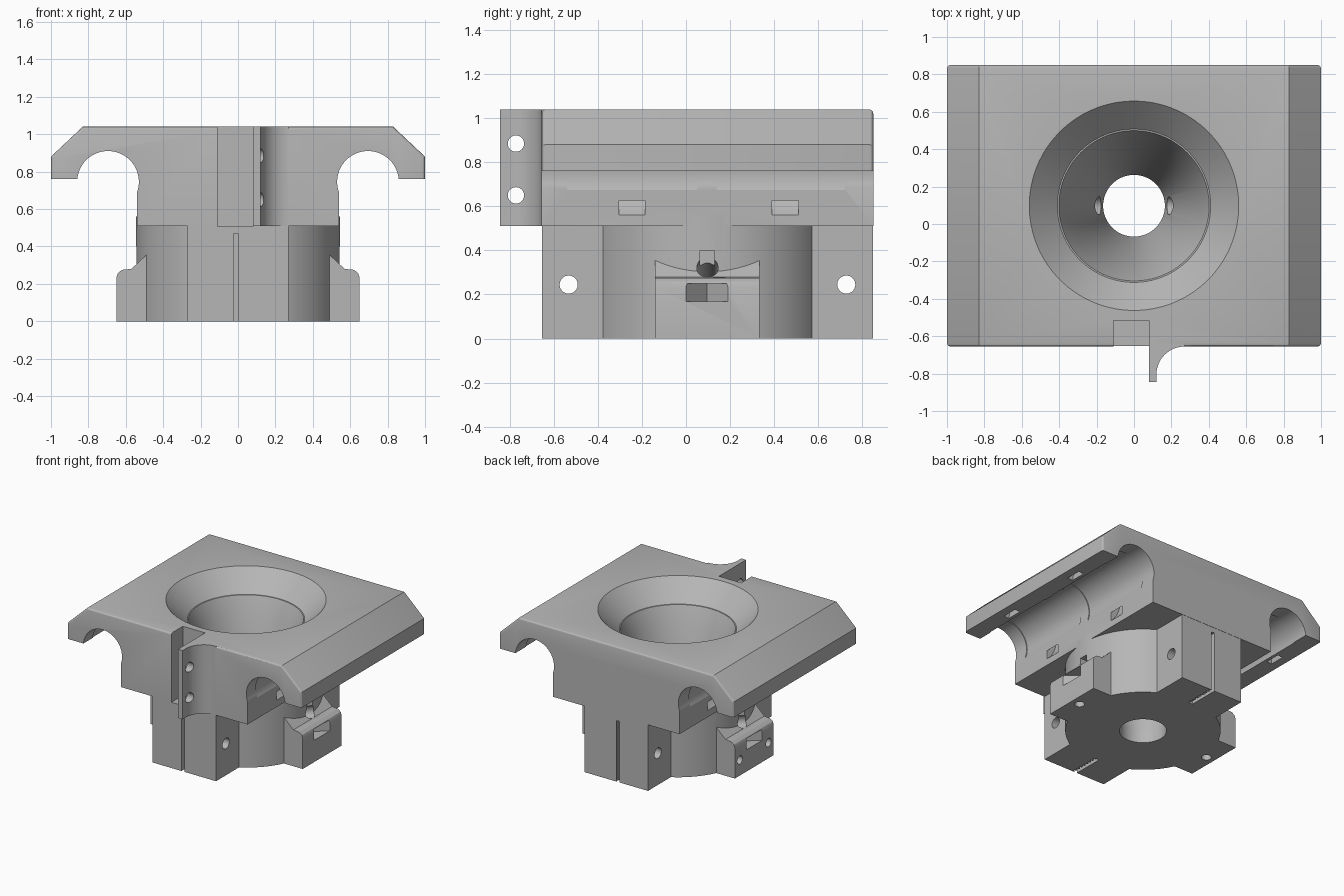
import bpy, bmesh, math
from mathutils import Vector

if "Cube" in bpy.data.objects:
    bpy.data.objects.remove(bpy.data.objects["Cube"])

grey = bpy.data.materials.new("plastic_grey")
grey.use_nodes = True
grey.diffuse_color = (0.47, 0.47, 0.47, 1)
grey.node_tree.nodes["Principled BSDF"].inputs["Base Color"].default_value = (0.47, 0.47, 0.47, 1)

MID = 0.0975            # y of the body axis
FRONT, BACK = -0.655, 0.85
SHELF, TOP = 0.51, 1.04
CX, CZ = 0.695, 0.745   # bearing channel axis


def finish(name, bm):
    bmesh.ops.recalc_face_normals(bm, faces=bm.faces)
    mesh = bpy.data.meshes.new(name)
    bm.to_mesh(mesh)
    bm.free()
    mesh.materials.append(grey)
    ob = bpy.data.objects.new(name, mesh)
    bpy.context.collection.objects.link(ob)
    return ob


def prism(name, pts, plane, lo, hi, bevel=None):
    """Extrude a 2D outline lying in plane 'xz' or 'xy'."""
    bm = bmesh.new()
    place = (lambda p: (p[0], lo, p[1])) if plane == "xz" else (lambda p: (p[0], p[1], lo))
    face = bm.faces.new([bm.verts.new(place(p)) for p in pts])
    move = Vector((0, hi - lo, 0)) if plane == "xz" else Vector((0, 0, hi - lo))
    new = bmesh.ops.extrude_face_region(bm, geom=[face])["geom"]
    bmesh.ops.translate(bm, vec=move, verts=[v for v in new if isinstance(v, bmesh.types.BMVert)])
    if bevel:
        edges = [e for e in bm.edges if bevel(*e.verts)]
        bmesh.ops.bevel(bm, geom=edges, offset=0.018, segments=3, profile=0.5, affect="EDGES")
    return finish(name, bm)


def box(name, x, y, z):
    return prism(name, [(x[0], y[0]), (x[1], y[0]), (x[1], y[1]), (x[0], y[1])], "xy", *z)


def rod(name, a, b, r, sides=48):
    a, b = Vector(a), Vector(b)
    bm = bmesh.new()
    bmesh.ops.create_cone(bm, cap_ends=True, segments=sides, radius1=r, radius2=r, depth=(b - a).length)
    bm.transform((b - a).to_track_quat("Z", "Y").to_matrix().to_4x4())
    bmesh.ops.translate(bm, vec=(a + b) / 2, verts=bm.verts)
    return finish(name, bm)


def lathe(name, pts, centre, axis, closed):
    """Spin (radius, height) points about an axis."""
    bm = bmesh.new()
    c, ax = Vector(centre), Vector(axis)
    vs = [bm.verts.new(c + Vector((r, 0, 0)) + ax * h) for r, h in pts]
    es = [bm.edges.new(p) for p in zip(vs, vs[1:])]
    if closed:
        es.append(bm.edges.new((vs[-1], vs[0])))
    bmesh.ops.spin(bm, geom=vs + es, cent=c, axis=ax, angle=math.tau, steps=72)
    bmesh.ops.remove_doubles(bm, verts=bm.verts, dist=1e-4)
    return finish(name, bm)


def combine(target, tool, operation):
    mod = target.modifiers.new("combine", "BOOLEAN")
    mod.operation, mod.solver, mod.object = operation, "EXACT", tool
    bpy.context.view_layer.objects.active = target
    bpy.ops.object.modifier_apply(modifier=mod.name)
    bpy.data.objects.remove(tool)


# Top plate with chamfered sides and the central block below it
half = [(0.83, TOP), (1, 0.88), (1, 0.76), (0.54, 0.76), (0.54, SHELF)]
outline = half + [(-x, z) for x, z in reversed(half)]


def rounded(a, b):
    outer = all(abs(v.co.x) > 0.8 for v in (a, b))
    flat_end = a.co.y == b.co.y
    bottom = a.co.z < 0.8 and b.co.z < 0.8
    return outer and flat_end and not bottom


body = prism("carriage_body", outline, "xz", FRONT, BACK, rounded)

add, cut = [], []

# Lower barrel with front and back clamp blocks
add.append(rod("barrel", (0, MID, 0), (0, MID, 0.56), 0.545, 96))
add.append(box("clamp_blocks", (-0.27, 0.27), (FRONT + 0.002, BACK - 0.002), (0, 0.555)))

# Side lugs with a stepped, sloping top
lug = [(0.3, 0), (0.65, 0), (0.65, 0.235), (0.642, 0.258), (0.62, 0.275),
       (0.57, 0.28), (0.49, 0.355), (0.3, 0.355)]
for s in (-1, 1):
    add.append(prism("side_lug", [(s * x, z) for x, z in lug], "xz", -0.14, 0.333))

# Front fin blended into the plate by a concave curve
curve = [(0.27 - 0.15 * math.cos(a), FRONT - 0.15 + 0.15 * math.sin(a))
         for a in [i * math.pi / 24 for i in range(13)]]
fin = [(0.079, -0.6), (0.079, -0.845), (0.12, -0.845)] + curve + [(0.27, -0.6)]
add.append(prism("front_fin", fin, "xy", SHELF, TOP))

# Notch beside the fin, and the fin's holes
cut.append(box("notch", (-0.11, 0.08), (-0.9, -0.515), (SHELF - 0.003, 1.2)))
for z in (0.65, 0.885):
    cut.append(rod("fin_hole", (0, -0.772, z), (0.3, -0.772, z), 0.037))

# Central funnel
funnel = [(0, 1.06), (0.58, 1.06), (0.41, 0.89), (0.402, 0.89), (0.35, 0.77),
          (0.165, 0.1), (0.165, -0.1), (0, -0.1)]
cut.append(lathe("funnel", funnel, (0, MID, 0), (0, 0, 1), False))

for s in (-1, 1):
    # Bearing channel, deeper seats and curved tie slots
    def along(name, y0, y1, r):
        return rod(name, (s * CX, y0, CZ), (s * CX, y1, CZ), r, 64)
    cut.append(along("channel", -0.9, 1, 0.165))
    cut.append(along("seat", -0.54, 0.05, 0.171))
    cut.append(along("seat", 0.14, 0.72, 0.171))
    for y in (-0.245, 0.45):
        ring = [(0.195, -0.06), (0.24, -0.06), (0.24, 0.06), (0.195, 0.06)]
        cut.append(lathe("tie_slot", ring, (s * CX, y, CZ), (0, 1, 0), True))
    # Slanting passage into the funnel, with a narrow slot above it
    cut.append(rod("passage", (s * 0.66, MID, 0.36), (s * 0.1, MID, 0.17), 0.048))
    cut.append(box("passage_slot", sorted((s * 0.46, s * 0.7)), (MID - 0.033, MID + 0.033), (0.32, 0.4)))
    # V-shaped window and vertical screw hole in each lug
    vee = [(s * 0.7, 0), (s * 0.7, 0.19), (s * 0.65, 0.19), (s * 0.54, 0.095), (s * 0.65, 0)]
    cut.append(prism("lug_window", vee, "xy", 0.168, 0.25))
    cut.append(rod("lug_screw", (s * 0.58, MID, -0.1), (s * 0.58, MID, 0.13), 0.035))

# Extra screw holes on the right lug
for d in (-0.175, 0.175):
    cut.append(rod("right_lug_hole", (-0.8, MID + d, 0.12), (-0.5, MID + d, 0.12), 0.032))

# Clamp bolts and toothed slots, front and back
for s in (-1, 1):
    y = MID + s * 0.63
    cut.append(rod("bolt_hole", (-0.5, y, 0.245), (0.5, y, 0.245), 0.041))
    slot = [(0, 0.8), (-0.025, 0.8), (-0.025, 0.51), (0, 0.51)]
    for i in range(8):
        d = 0.52 + i * 0.03
        slot += [(0, d), (0.016, d), (0.016, d + 0.015), (0, d + 0.015)]
    cut.append(prism("toothed_slot", [(x, MID + s * d) for x, d in slot], "xy", -0.1, 0.47))

for tool in add:
    combine(body, tool, "UNION")
for tool in cut:
    combine(body, tool, "DIFFERENCE")

bpy.ops.object.select_all(action="DESELECT")
body.select_set(True)
bpy.context.view_layer.objects.active = body
bpy.ops.object.shade_smooth_by_angle(angle=math.radians(25))
